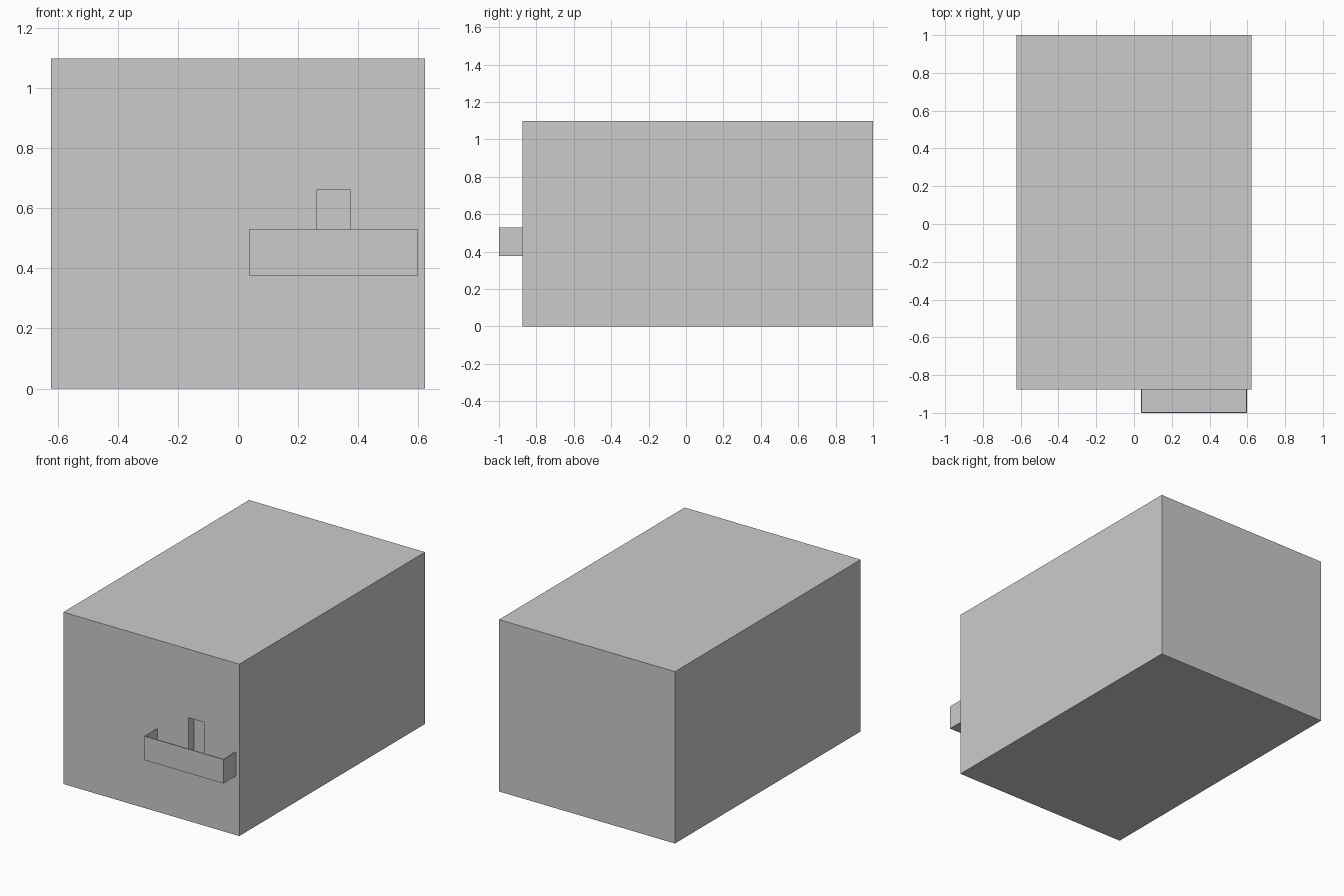
import bpy, bmesh
from mathutils import Vector

if "Cube" in bpy.data.objects:
    bpy.data.objects.remove(bpy.data.objects["Cube"])


def box(name, lo, hi, open_dirs=()):
    """Axis-aligned box; faces whose normal is in open_dirs are left out."""
    bm = bmesh.new()
    bmesh.ops.create_cube(bm, size=1)
    lo, hi = Vector(lo), Vector(hi)
    for v in bm.verts:
        v.co = Vector([(lo[i] + hi[i]) / 2 + v.co[i] * (hi[i] - lo[i]) for i in range(3)])
    bm.normal_update()
    gone = [f for f in bm.faces if any(f.normal.dot(Vector(d)) > 0.9 for d in open_dirs)]
    bmesh.ops.delete(bm, geom=gone, context='FACES')
    me = bpy.data.meshes.new(name)
    bm.to_mesh(me)
    bm.free()
    ob = bpy.data.objects.new(name, me)
    bpy.context.collection.objects.link(ob)
    return ob


FRONT = -0.875
WALL = 0.006

# main block
body = box("body", (-0.622, FRONT, 0), (0.622, 1, 1.098))

# shallow outlet slot in the front, running down to the tray floor
cutter = box("slot_cutter", (0.261, FRONT - 0.05, 0.377 + WALL), (0.374, FRONT + 0.06, 0.66))
cutter.hide_render = True
cutter.hide_viewport = True
cutter.display_type = 'WIRE'
cut = body.modifiers.new("slot", 'BOOLEAN')
cut.operation = 'DIFFERENCE'
cut.solver = 'EXACT'
cut.object = cutter

# thin-walled tray, open at the top and against the body
tray = box("tray", (0.037, -1, 0.377), (0.598, FRONT, 0.53), [(0, 0, 1), (0, 1, 0)])
shell = tray.modifiers.new("wall", 'SOLIDIFY')
shell.thickness = WALL
shell.offset = -1
shell.use_even_offset = True
